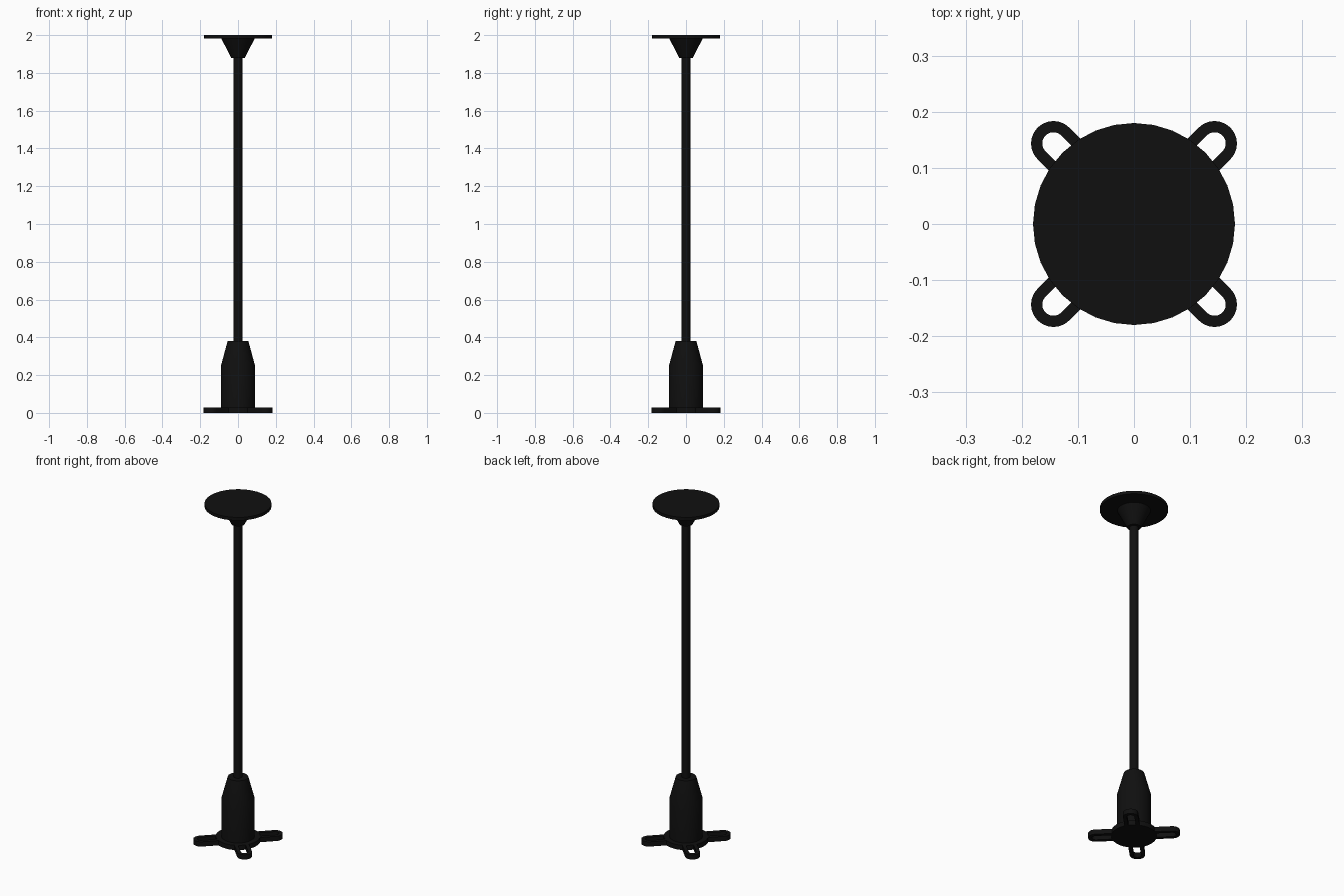
import bpy, bmesh, math
from mathutils import Matrix

if "Cube" in bpy.data.objects:
    bpy.data.objects.remove(bpy.data.objects["Cube"])

black = bpy.data.materials.new("black_metal")
black.diffuse_color = (0.005, 0.005, 0.005, 1)
black.use_nodes = True
black.node_tree.nodes["Principled BSDF"].inputs["Base Color"].default_value = black.diffuse_color


def finish(name, bm):
    bmesh.ops.recalc_face_normals(bm, faces=bm.faces)
    mesh = bpy.data.meshes.new(name)
    bm.to_mesh(mesh)
    bm.free()
    ob = bpy.data.objects.new(name, mesh)
    bpy.context.collection.objects.link(ob)
    mesh.materials.append(black)
    bpy.ops.object.select_all(action='DESELECT')
    ob.select_set(True)
    bpy.context.view_layer.objects.active = ob
    bpy.ops.object.shade_smooth_by_angle(angle=math.radians(30))
    return ob


def lathe(name, profile, sides=32):
    """Closed turned solid from (radius, z) points, capped at both ends."""
    bm = bmesh.new()
    rings = [[bm.verts.new((r * math.cos(2 * math.pi * i / sides),
                            r * math.sin(2 * math.pi * i / sides), z))
              for i in range(sides)] for r, z in profile]
    for a, b in zip(rings, rings[1:]):
        for i in range(sides):
            j = (i + 1) % sides
            bm.faces.new((a[i], a[j], b[j], b[i]))
    bm.faces.new(rings[0])
    bm.faces.new(rings[-1])
    return finish(name, bm)


def lug(name, angle, start=0.10, centre=0.203, outer=0.04, inner=0.02, height=0.028):
    """U-shaped flat loop pointing outwards from the base."""
    bm = bmesh.new()
    arc = [-math.pi / 2 + math.pi * i / 12 for i in range(13)]

    def outline(r):
        return ([(start, -r)] +
                [(centre + r * math.cos(a), r * math.sin(a)) for a in arc] +
                [(start, r)])

    out = [bm.verts.new((x, y, 0)) for x, y in outline(outer)]
    inn = [bm.verts.new((x, y, 0)) for x, y in outline(inner)]
    for i in range(len(out) - 1):
        bm.faces.new((out[i], out[i + 1], inn[i + 1], inn[i]))
    ext = bmesh.ops.extrude_face_region(bm, geom=bm.faces[:], use_keep_orig=True)
    tops = [v for v in ext["geom"] if isinstance(v, bmesh.types.BMVert)]
    bmesh.ops.translate(bm, verts=tops, vec=(0, 0, height))
    bm.transform(Matrix.Rotation(angle, 4, 'Z'))
    return finish(name, bm)


# Base flange and tapered housing
lathe("base_flange", [(0.12, 0), (0.12, 0.028)])
lathe("base_housing", [(0.09, 0.005), (0.09, 0.25), (0.055, 0.38)])

# Four mounting loops on the diagonals
for k in range(4):
    lug(f"mounting_loop_{k + 1}", math.radians(45 + 90 * k))

# Pole
lathe("pole", [(0.023, 0.36), (0.023, 1.90)])

# Top socket and plate
lathe("top_socket", [(0.036, 1.88), (0.09, 1.985)])
lathe("top_plate", [(0.18, 1.982), (0.18, 2.0)])
